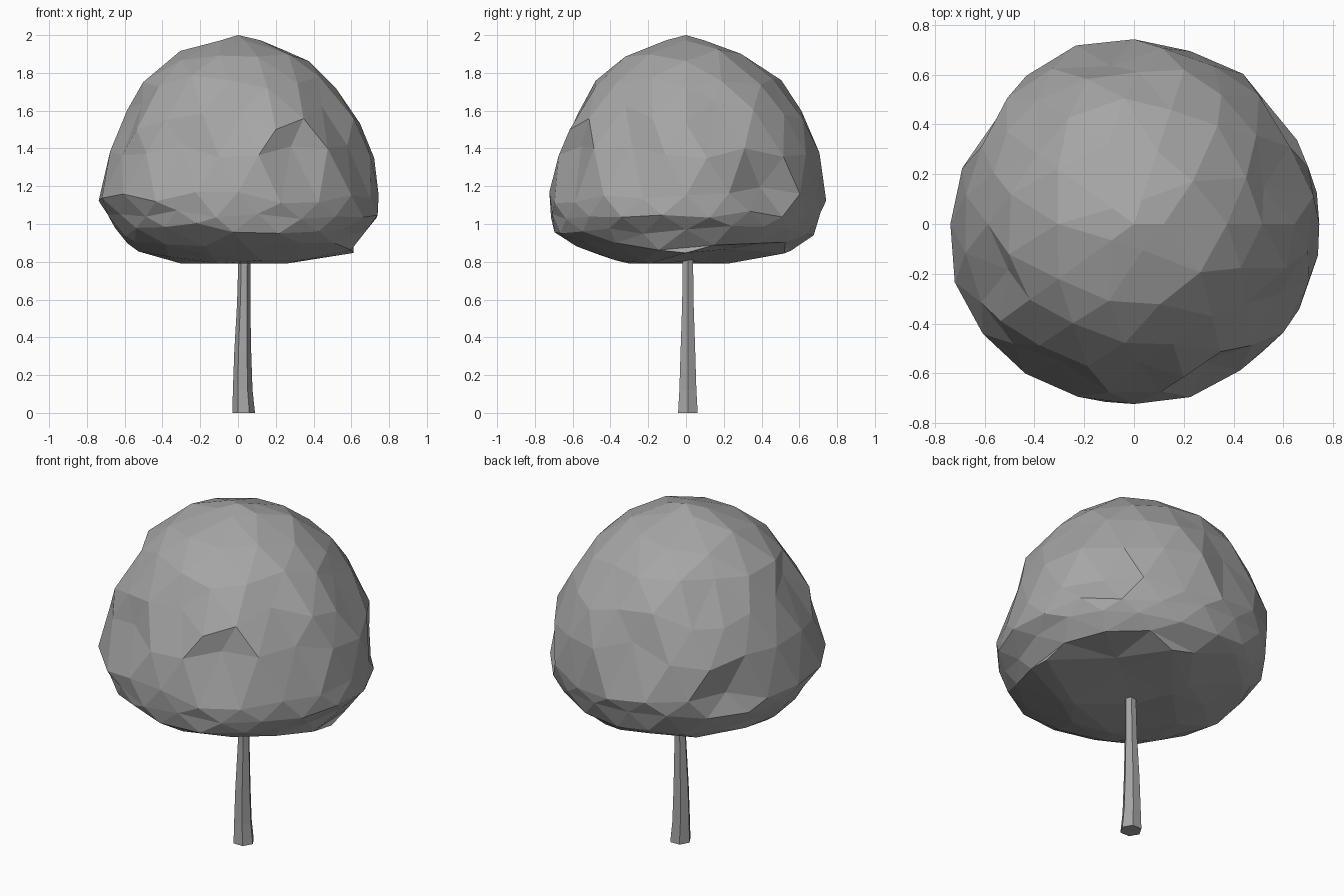
import bpy, bmesh, math, random
from mathutils import Vector

random.seed(11)
cube = bpy.data.objects.get("Cube")
if cube:
    bpy.data.objects.remove(cube, do_unlink=True)

grey = bpy.data.materials.new("plain grey")
grey.use_nodes = True
grey.diffuse_color = (0.38, 0.38, 0.38, 1)
grey.node_tree.nodes["Principled BSDF"].inputs["Base Color"].default_value = grey.diffuse_color

# Canopy outline: height, then reach to the right, left, front and back
OUTLINE = [
    (0.78, 0, 0, 0, 0),
    (0.79, 0.3, 0.32, 0.32, 0.22),
    (0.84, 0.52, 0.6, 0.5, 0.53),
    (0.95, 0.63, 0.66, 0.7, 0.69),
    (1.04, 0.69, 0.745, 0.72, 0.72),
    (1.14, 0.75, 0.745, 0.735, 0.745),
    (1.33, 0.7, 0.73, 0.7, 0.73),
    (1.5, 0.66, 0.66, 0.65, 0.67),
    (1.62, 0.57, 0.6, 0.58, 0.61),
    (1.79, 0.5, 0.45, 0.45, 0.49),
    (1.93, 0.28, 0.3, 0.28, 0.25),
    (2, 0, 0, 0, 0),
]


def reach(z, x, y):
    """Outline distance at height z in the unit direction (x, y)."""
    for low, high in zip(OUTLINE, OUTLINE[1:]):
        if z <= high[0]:
            t = (z - low[0]) / (high[0] - low[0])
            right, left, front, back = (a + t * (b - a) for a, b in zip(low[1:], high[1:]))
            return x * x * (left if x > 0 else right) + y * y * (back if y > 0 else front)
    return 0


def finish(bm, name):
    bmesh.ops.recalc_face_normals(bm, faces=bm.faces)
    mesh = bpy.data.meshes.new(name)
    bm.to_mesh(mesh)
    bm.free()
    mesh.materials.append(grey)
    obj = bpy.data.objects.new(name, mesh)
    bpy.context.collection.objects.link(obj)
    return obj


# Canopy: faceted ball fitted to the outline, with slightly uneven corners
bm = bmesh.new()
bmesh.ops.create_icosphere(bm, subdivisions=3, radius=1)
for v in bm.verts:
    h = v.co.z
    flat = v.co.xy
    if flat.length < 0.01:
        v.co = (0, 0, 2 if h > 0 else 0.8)
        continue
    z = 1.14 + h * (0.86 if h > 0 else 0.36)
    if abs(h) < 0.9:
        z += random.uniform(-0.03, 0.03)
    z = max(z, 0.785)
    flat = flat.normalized()
    size = reach(z, *flat) * random.uniform(0.985, 1.015)
    v.co = (flat.x * size, flat.y * size, z)

# Folds between leaf clumps: a corner tucked in and up under the clump above
folds = [
    (0.35, -0.6, 1.36), (-0.35, -0.62, 1.25), (0.1, -0.58, 1.52),
    (-0.6, -0.25, 1.5), (0.62, -0.42, 1.36), (0.52, -0.32, 1.6),
    (0.6, 0.12, 1.54), (0.62, 0.42, 1.15), (0.25, 0.5, 1.7),
    (-0.35, 0.3, 1.75), (-0.1, 0.68, 1.4), (-0.62, 0.38, 1.22),
]
for spot in folds:
    v = min(bm.verts, key=lambda q: (q.co - Vector(spot)).length)
    v.co = (v.co.x * 0.9, v.co.y * 0.9, v.co.z + 0.05)

# Shallow cleft on the underside of the left
for v in bm.verts:
    if v.co.z < 0.9 and (v.co.xy - Vector((0.38, 0.12))).length < 0.18:
        v.co.z += 0.06
finish(bm, "leaf_canopy")

# Trunk: six-sided, tapered, leaning slightly: (x, y, z, radius)
trunk_path = [
    (0.03, 0.01, 0, 0.06), (0.025, 0.01, 0.12, 0.052),
    (0.025, 0.01, 0.32, 0.045), (0.03, 0.01, 0.58, 0.035),
    (0.035, 0.01, 0.92, 0.03),
]
bm = bmesh.new()
rings = []
for x, y, z, r in trunk_path:
    angles = [math.tau * i / 6 for i in range(6)]
    rings.append([bm.verts.new((x + r * math.cos(a), y + r * math.sin(a), z)) for a in angles])
for low, high in zip(rings, rings[1:]):
    for i in range(6):
        j = (i + 1) % 6
        bm.faces.new((low[i], low[j], high[j], high[i]))
bm.faces.new(rings[0][::-1])
bm.faces.new(rings[-1])
finish(bm, "trunk")
